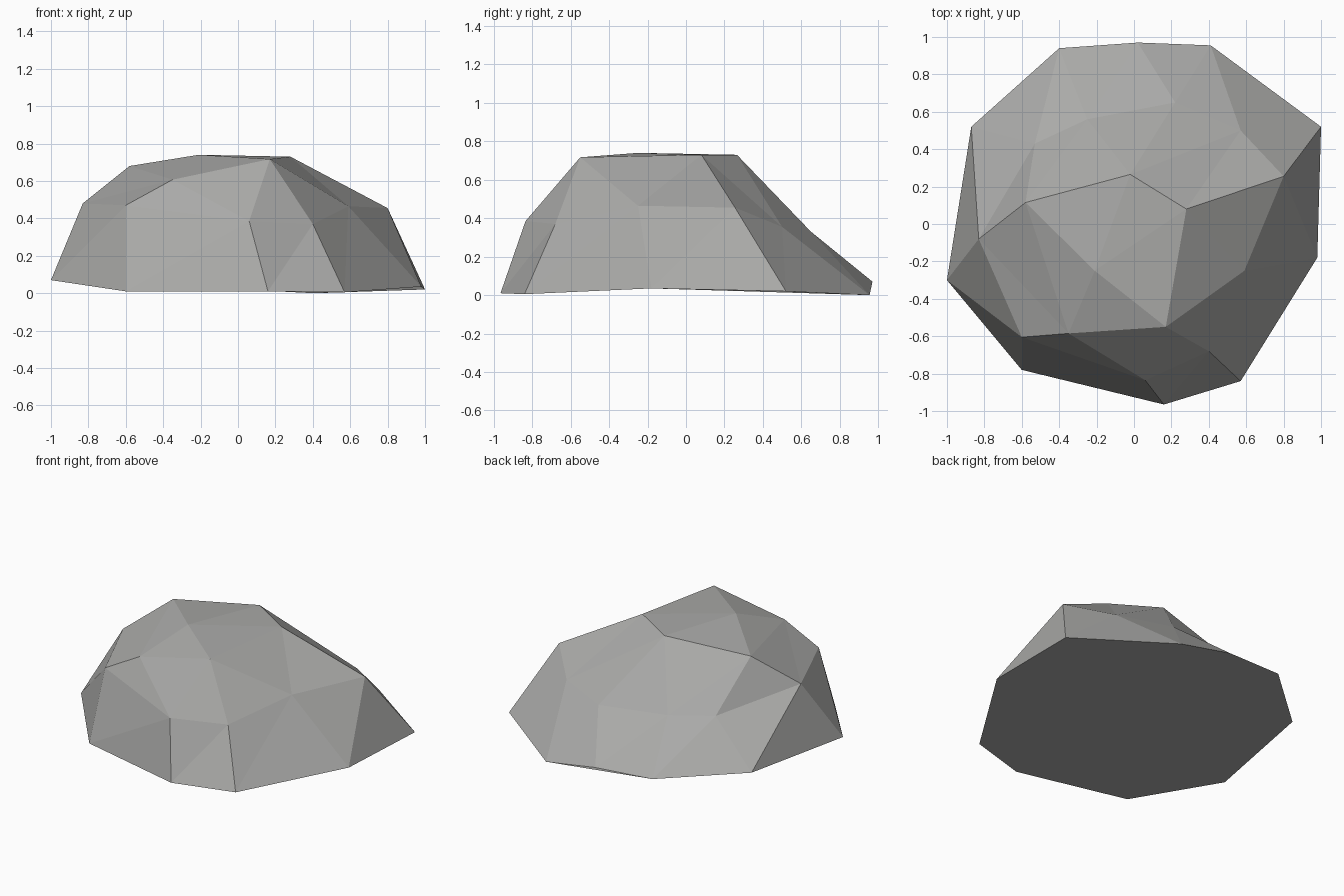
import bpy
import bmesh

cube = bpy.data.objects.get("Cube")
if cube:
    bpy.data.objects.remove(cube, do_unlink=True)


def flat_material(name, colour):
    mat = bpy.data.materials.new(name)
    mat.use_nodes = True
    mat.diffuse_color = colour
    shader = mat.node_tree.nodes["Principled BSDF"]
    shader.inputs["Base Color"].default_value = colour
    shader.inputs["Roughness"].default_value = 0.9
    return mat


# Cross-section rings of the boulder, counter-clockwise from the +x side
base_ring = [
    (0.98, -0.18, 0.035), (1.0, 0.52, 0.02), (0.41, 0.955, 0.0),
    (0.02, 0.97, 0.07), (-0.4, 0.94, 0.09), (-0.87, 0.52, 0.1),
    (-1.0, -0.3, 0.07), (-0.6, -0.78, 0.01), (0.16, -0.965, 0.01),
    (0.57, -0.84, 0.005),
]
middle_ring = [
    (0.8, 0.255, 0.455), (0.57, 0.5, 0.355), (0.22, 0.65, 0.33),
    (-0.25, 0.56, 0.35), (-0.53, 0.43, 0.37), (-0.83, -0.08, 0.48),
    (-0.6, -0.605, 0.47), (0.06, -0.835, 0.385), (0.4, -0.68, 0.37),
    (0.59, -0.25, 0.465),
]
crown_ring = [
    (0.28, 0.08, 0.73), (-0.02, 0.265, 0.73), (-0.58, 0.115, 0.68),
    (-0.35, -0.585, 0.607), (0.17, -0.55, 0.717),
]
summit = (-0.21, -0.25, 0.74)

bm = bmesh.new()
base, middle, crown = (
    [bm.verts.new(point) for point in ring]
    for ring in (base_ring, middle_ring, crown_ring)
)
peak = bm.verts.new(summit)

# Lower band: zigzag of triangles between the base and middle rings
count = len(base)
for j in range(count):
    k = (j + 1) % count
    bm.faces.new((base[j], base[k], middle[j]))
    bm.faces.new((middle[j], base[k], middle[k]))

# Upper band and cap: each crown point sits above every second middle point
for i in range(len(crown)):
    n = (i + 1) % len(crown)
    corner, between, following = middle[2 * i], middle[2 * i + 1], middle[2 * n]
    bm.faces.new((corner, between, crown[i]))
    bm.faces.new((between, following, crown[n]))
    bm.faces.new((crown[i], between, crown[n]))
    bm.faces.new((crown[i], crown[n], peak))

# Underside
bm.faces.new(list(reversed(base)))
bmesh.ops.recalc_face_normals(bm, faces=bm.faces)

mesh = bpy.data.meshes.new("boulder")
bm.to_mesh(mesh)
bm.free()
mesh.materials.append(flat_material("stone grey", (0.4, 0.4, 0.39, 1.0)))
boulder = bpy.data.objects.new("boulder", mesh)
bpy.context.collection.objects.link(boulder)
